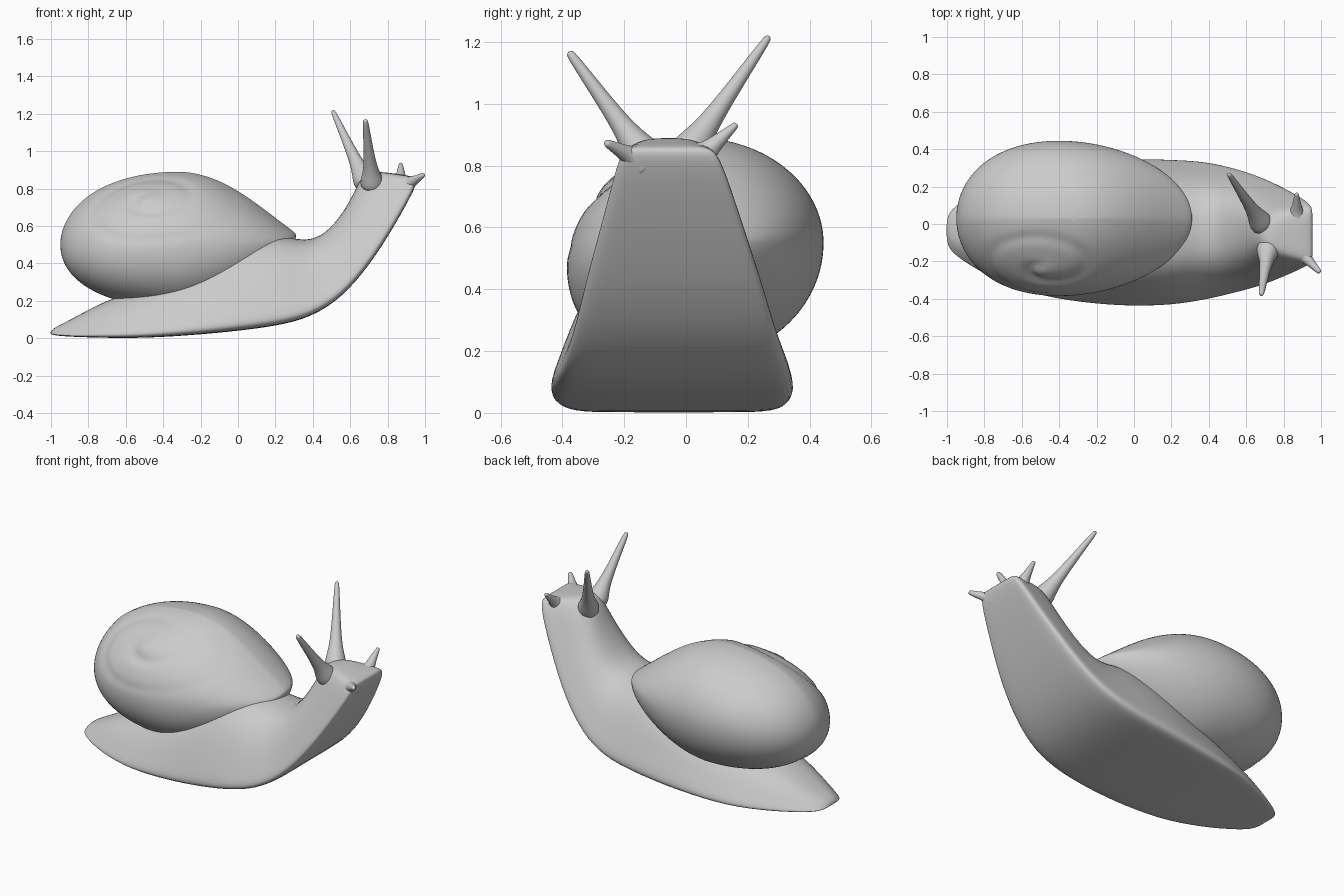
import bpy, bmesh, math
from mathutils import Vector

if "Cube" in bpy.data.objects:
    bpy.data.objects.remove(bpy.data.objects["Cube"])

grey = bpy.data.materials.new("plain_grey")
grey.use_nodes = True
grey.diffuse_color = (0.6, 0.6, 0.6, 1)
grey.node_tree.nodes["Principled BSDF"].inputs["Base Color"].default_value = (0.6, 0.6, 0.6, 1)


def finish(name, bm, levels=0):
    bmesh.ops.recalc_face_normals(bm, faces=bm.faces)
    for f in bm.faces:
        f.smooth = True
    mesh = bpy.data.meshes.new(name)
    bm.to_mesh(mesh)
    bm.free()
    mesh.materials.append(grey)
    obj = bpy.data.objects.new(name, mesh)
    bpy.context.collection.objects.link(obj)
    if levels:
        sub = obj.modifiers.new("smooth", "SUBSURF")
        sub.levels = sub.render_levels = levels
    return obj


def loft(name, rings, levels):
    bm = bmesh.new()
    loops = [[bm.verts.new(p) for p in ring] for ring in rings]
    n = len(loops[0])
    for a, b in zip(loops, loops[1:]):
        for i in range(n):
            j = (i + 1) % n
            bm.faces.new((a[i], a[j], b[j], b[i]))
    bm.faces.new(loops[0])
    bm.faces.new(loops[-1])
    return finish(name, bm, levels)


# Body: slices given as sole x, sole z, back x, back z, centre y, half width
slices = [
    (-1.01, .02, -1.0, .05, -.035, .08), (-.94, .01, -.91, .09, -.035, .15),
    (-.75, .003, -.72, .2, -.04, .26), (-.5, 0, -.48, .28, -.04, .35),
    (-.2, .02, -.2, .42, -.045, .385), (0, .04, 0, .53, -.045, .395),
    (.2, .065, .22, .56, -.045, .39), (.39, .11, .36, .515, -.035, .37),
    (.56, .22, .47, .56, -.035, .33), (.71, .4, .56, .67, -.04, .285),
    (.83, .59, .62, .78, -.045, .23), (.92, .75, .66, .865, -.05, .185),
    (.96, .84, .71, .89, -.055, .155), (.95, .865, .78, .89, -.06, .12),
]
half = [(.5, 0), (.92, .0), (1.03, .05), (.93, .26), (.77, .6), (.55, .87), (.25, 1)]
outline = half + [(-w, h) for w, h in reversed(half)]
rings = []
for sx, sz, tx, tz, yc, w in slices:
    rings.append([(sx + (tx - sx) * h, yc + u * w, sz + (tz - sz) * h) for u, h in outline])
loft("body", rings, 2)

# Shell: a skewed egg with a shallow spiral groove around its apex
bm = bmesh.new()
bmesh.ops.create_uvsphere(bm, u_segments=96, v_segments=64, radius=1)
apex = Vector((-.2, -.65, .73)).normalized()
side = apex.cross(Vector((1, 0, 0))).normalized()
up = apex.cross(side)
for v in bm.verts:
    d = v.co.normalized()
    theta = d.angle(apex)
    turn = math.atan2(d.dot(up), d.dot(side)) / math.tau
    phase = (theta / .45 - turn) % 1
    fade = max(0, 1 - theta / .9) * min(1, theta / .12)
    groove = math.exp(-(min(phase, 1 - phase) / .16) ** 2)
    d = d * (1 - .045 * fade * groove + .03 * math.exp(-(theta / .12) ** 2))
    s, t, z = d
    front, back = max(0, s) ** 2, min(0, s) ** 2
    if z > 0:
        z *= .34 * (1 - .75 * front + .15 * back)
    else:
        z *= .38 * (1 - .45 * front)
    v.co = (-.32 + .63 * s - .08 * t * t, .03 + .415 * t,
            .55 + z - .05 * back + .08 * min(0, t))
finish("shell", bm)


# Feelers: tapered stalks with flared roots and rounded tips
def feeler(name, base, tip, root, end):
    base, tip = Vector(base), Vector(tip)
    axis = tip - base
    a = axis.orthogonal().normalized()
    b = axis.normalized().cross(a)
    rings = []
    for k, r in ((-.15, root * 2), (.05, root * 1.4), (.22, root * .9),
                 (.6, (root + end) * .43), (.93, end), (1, end * .7)):
        rings.append([base + axis * k + (a * math.cos(q) + b * math.sin(q)) * r
                      for q in (math.tau * i / 8 for i in range(8))])
    loft(name, rings, 2)


feeler("left_eye_stalk", (.67, .02, .86), (.505, .27, 1.22), .042, .016)
feeler("right_eye_stalk", (.715, -.15, .85), (.68, -.38, 1.17), .042, .018)
feeler("left_lower_feeler", (.87, .05, .83), (.87, .165, .935), .038, .013)
feeler("right_lower_feeler", (.9, -.16, .82), (.995, -.26, .875), .038, .015)
